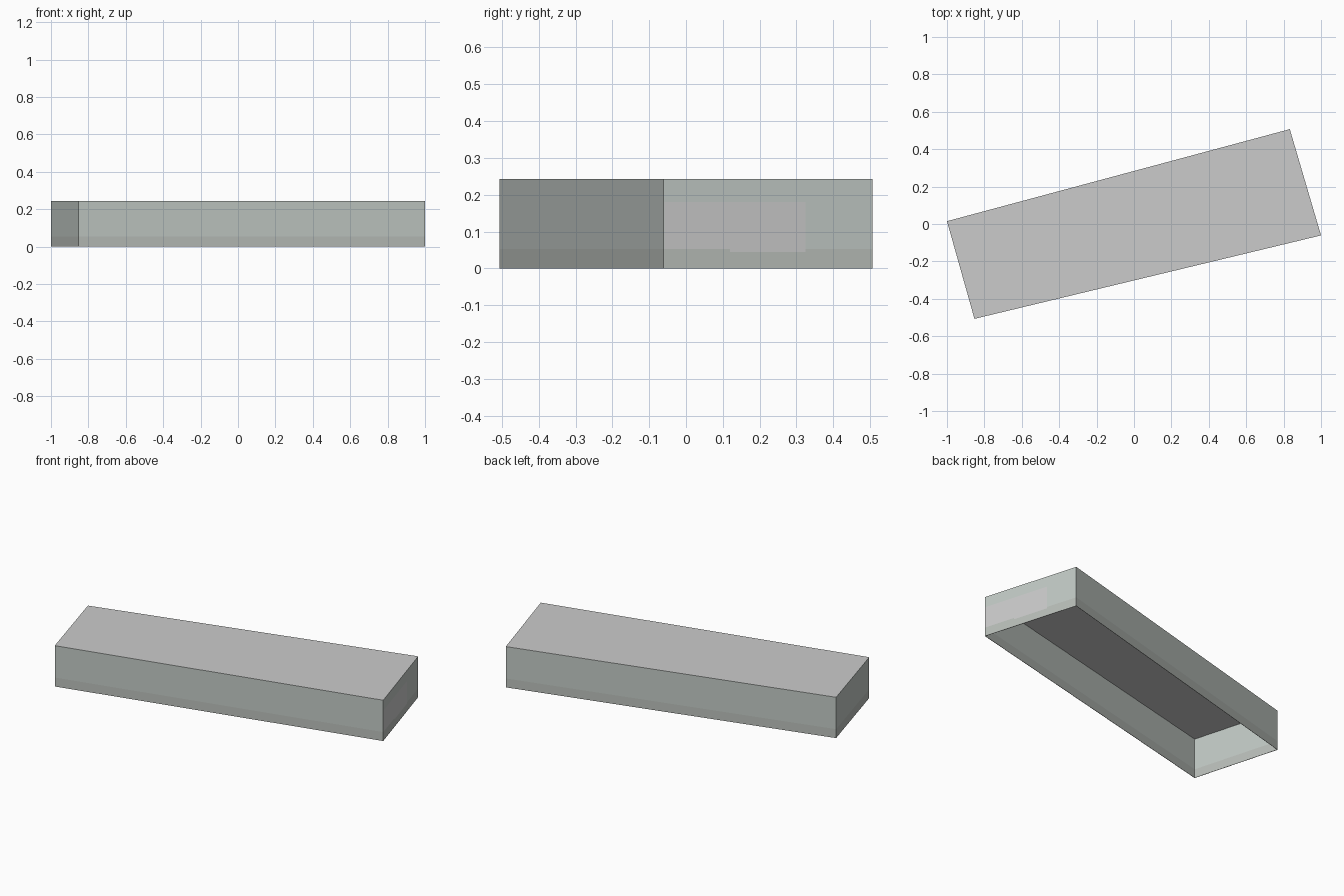
import bpy
from mathutils import Vector

if "Cube" in bpy.data.objects:
    bpy.data.objects.remove(bpy.data.objects["Cube"])

# Footprint corners, counter-clockwise seen from above
A, D, C, B = [Vector(p) for p in ((-1, 0.015), (-0.853, -0.507), (1, -0.061), (0.833, 0.507))]
H, BAND, T = 0.243, 0.053, 0.002


def material(name, rgb):
    m = bpy.data.materials.new(name)
    m.diffuse_color = (*rgb, 1)
    m.use_nodes = True
    m.node_tree.nodes["Principled BSDF"].inputs["Base Color"].default_value = m.diffuse_color
    return m


wall_mat = material("wall_green_grey", (0.54, 0.59, 0.56))
base_mat = material("base_grey", (0.49, 0.52, 0.49))


def sheet(name, quads, mat=None, flip=False):
    """Thin flat panel made of quads, thickened inwards."""
    verts = [v for q in quads for v in q]
    faces = [tuple(range(4 * i, 4 * i + 4)) for i in range(len(quads))]
    if flip:
        faces = [f[::-1] for f in faces]
    me = bpy.data.meshes.new(name)
    me.from_pydata(verts, [], faces)
    ob = bpy.data.objects.new(name, me)
    bpy.context.collection.objects.link(ob)
    if mat:
        me.materials.append(mat)
    if not flip:
        s = ob.modifiers.new("thickness", 'SOLIDIFY')
        s.thickness, s.offset = T, -1
    return ob


def upright(p, q, z0, z1, t0=0, t1=1):
    """Vertical quad on the line p-q between fractions t0 and t1."""
    a, b = p.lerp(q, t0), p.lerp(q, t1)
    return [(*a, z0), (*b, z0), (*b, z1), (*a, z1)]


# Plain walls with a slightly darker base band
for name, p, q in (("left", A, D), ("front", D, C), ("back", B, A)):
    sheet(name + "_wall", [upright(p, q, BAND, H)], wall_mat)
    sheet(name + "_base", [upright(p, q, 0, BAND)], base_mat)

# Right end wall, divided around the door and side panel
t = lambda y: (y - C.y) / (B.y - C.y)
step, door, side = t(0.12), t(0.23), t(0.325)
sill, head = 0.045, 0.18
end = lambda z0, z1, t0=0, t1=1: upright(C, B, z0, z1, t0, t1)
sheet("right_wall", [end(head, H), end(BAND, head, side, 1)], wall_mat)
sheet("right_base", [end(0, BAND, 0, step), end(0, sill, step, side), end(0, BAND, side, 1)], base_mat)
sheet("side_panel", [end(sill, head, door, side)])
# The door is a single face turned inwards
sheet("door_panel", [end(BAND, head, 0, step), end(sill, head, step, door)], flip=True)

# Flat roof; the underside stays open
sheet("roof", [[(*p, H) for p in (A, D, C, B)]])
